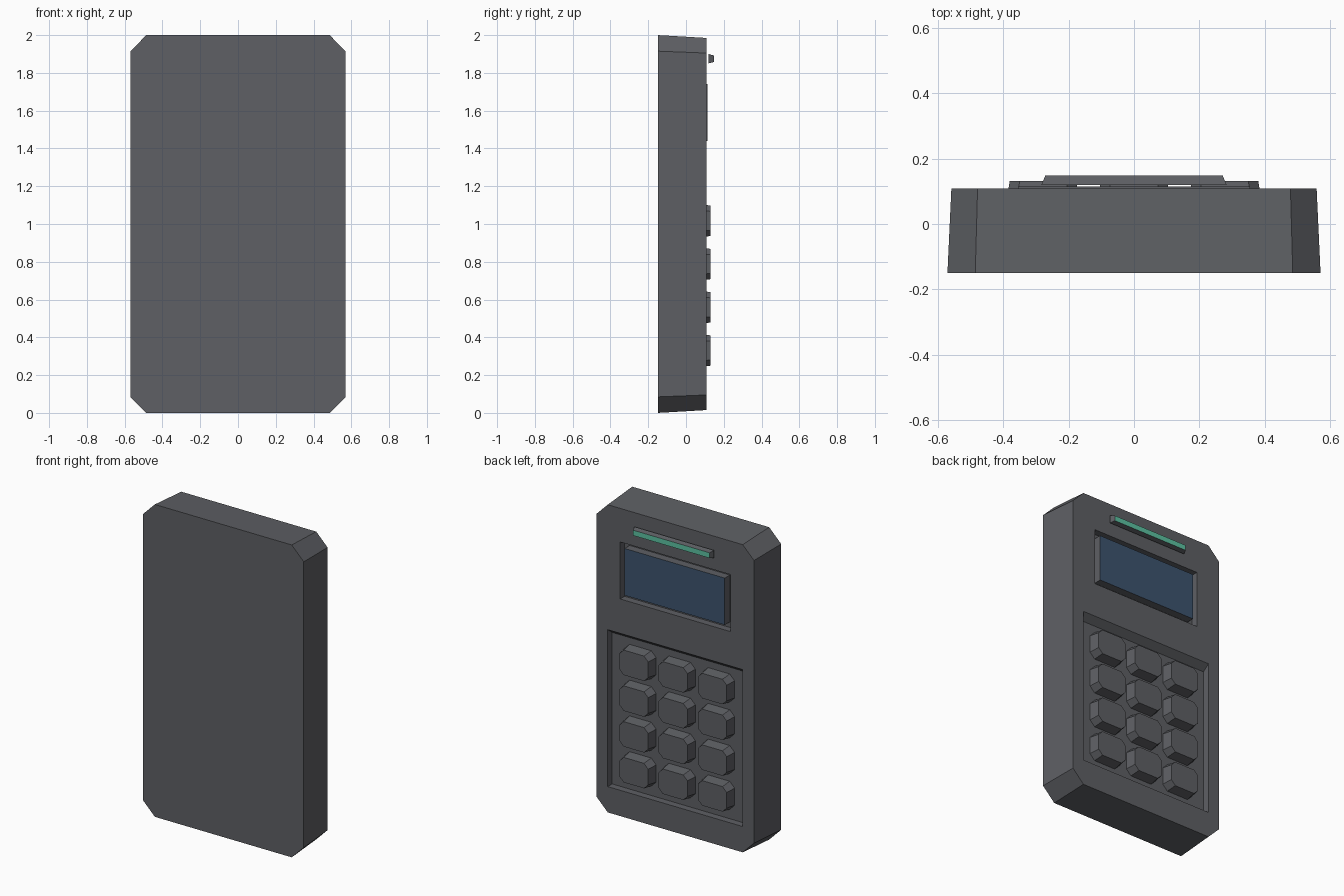
import bpy
import bmesh

if "Cube" in bpy.data.objects:
    bpy.data.objects.remove(bpy.data.objects["Cube"])


def material(name, rgb):
    m = bpy.data.materials.new(name)
    m.diffuse_color = (*rgb, 1)
    m.use_nodes = True
    m.node_tree.nodes["Principled BSDF"].inputs["Base Color"].default_value = m.diffuse_color
    return m


GREY = material("dark_grey", (0.112, 0.116, 0.128))
BLUE = material("screen_blue", (0.046, 0.088, 0.155))
GREEN = material("light_green", (0.11, 0.54, 0.36))

FRONT = 0.109   # plane of the keypad side of the case
FLOOR = 0.064   # bottom of the recesses


def outline(cx, hw, z0, z1, cut):
    """Rectangle in x and z, with cut corners if cut is above zero."""
    if cut == 0:
        return [(cx - hw, z0), (cx + hw, z0), (cx + hw, z1), (cx - hw, z1)]
    a, b = cx - hw, cx + hw
    return [(a + cut, z0), (b - cut, z0), (b, z0 + cut), (b, z1 - cut),
            (b - cut, z1), (a + cut, z1), (a, z1 - cut), (a, z0 + cut)]


def block(name, back_y, back, front_y, front, face_mat=None):
    """Tapered block between two outlines; the front may have its own colour."""
    bm = bmesh.new()
    rings = [[bm.verts.new((x, y, z)) for x, z in outline(*spec)]
             for y, spec in ((back_y, back), (front_y, front))]
    n = len(rings[0])
    bm.faces.new(rings[0])
    cap = bm.faces.new(rings[1][::-1])
    for i in range(n):
        j = (i + 1) % n
        bm.faces.new((rings[0][i], rings[1][i], rings[1][j], rings[0][j]))
    if face_mat:
        cap.material_index = 1
    bmesh.ops.recalc_face_normals(bm, faces=bm.faces)
    mesh = bpy.data.meshes.new(name)
    bm.to_mesh(mesh)
    bm.free()
    mesh.materials.append(GREY)
    if face_mat:
        mesh.materials.append(face_mat)
    ob = bpy.data.objects.new(name, mesh)
    bpy.context.collection.objects.link(ob)
    return ob


# case with cut corners and a slight draft
case = block("case", -0.149, (0, 0.57, 0, 2, 0.085),
             FRONT, (0, 0.558, 0.015, 1.985, 0.08))

# recesses for the keypad (sloped upper wall) and the screen
cutters = [
    block("keypad_cutter", FLOOR, (0, 0.478, 0.18, 1.15, 0),
          2 * FRONT - FLOOR, (0, 0.478, 0.18, 1.22, 0)),
    block("screen_cutter", FLOOR, (0, 0.39, 1.405, 1.77, 0),
          0.2, (0, 0.39, 1.405, 1.77, 0)),
]
bpy.context.view_layer.objects.active = case
for cutter in cutters:
    cutter.hide_render = True
    mod = case.modifiers.new("recess", 'BOOLEAN')
    mod.operation = 'DIFFERENCE'
    mod.solver = 'EXACT'
    mod.object = cutter
    bpy.ops.object.modifier_apply(modifier=mod.name)
    bpy.data.objects.remove(cutter)

# screen block standing in its recess
block("screen", FLOOR - 0.002, (0, 0.355, 1.44, 1.74, 0),
      0.115, (0, 0.355, 1.44, 1.74, 0), BLUE)

# status light bar above the screen
block("status_light", 0.119, (0, 0.283, 1.85, 1.9, 0),
      0.148, (0, 0.271, 1.858, 1.892, 0), GREEN)

# four rows of three keys
for row in range(4):
    for col in range(3):
        x, z = (col - 1) * 0.278, 0.33 + row * 0.229
        block(f"key_{row + 1}_{col + 1}",
              FLOOR - 0.002, (x, 0.112, z - 0.09, z + 0.09, 0.035),
              0.131, (x, 0.102, z - 0.08, z + 0.08, 0.03))
